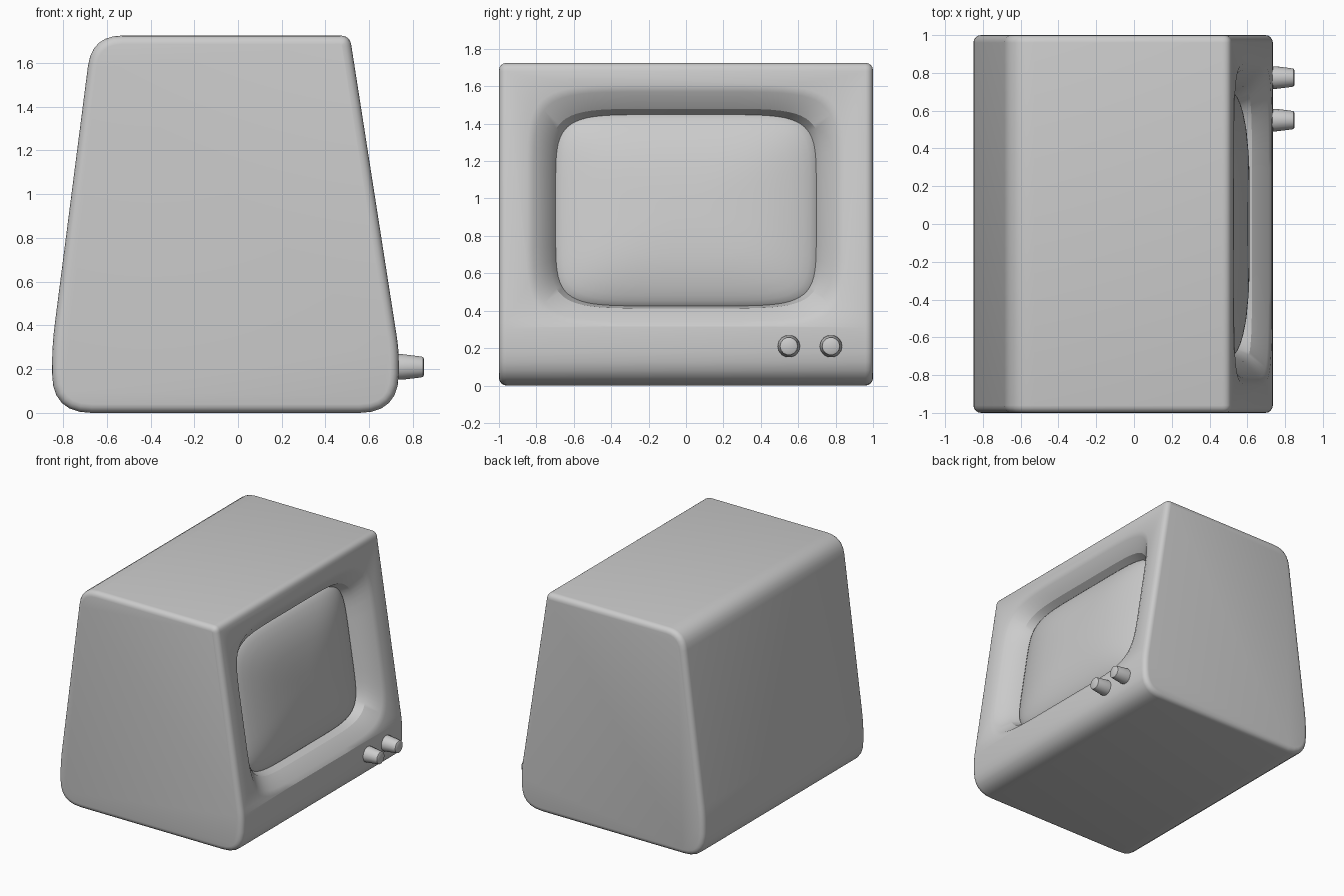
import bpy, bmesh, math
from mathutils import Vector, Matrix

if "Cube" in bpy.data.objects:
    bpy.data.objects.remove(bpy.data.objects["Cube"])


def make(name, bm):
    bmesh.ops.recalc_face_normals(bm, faces=bm.faces[:])
    me = bpy.data.meshes.new(name)
    bm.to_mesh(me)
    bm.free()
    ob = bpy.data.objects.new(name, me)
    bpy.context.collection.objects.link(ob)
    return ob


def smooth(ob, deg=30):
    bpy.ops.object.select_all(action='DESELECT')
    ob.select_set(True)
    bpy.context.view_layer.objects.active = ob
    bpy.ops.object.shade_smooth_by_angle(angle=math.radians(deg))


def round_corners(corners, steps=6):
    """corners: (x, z, tangent length) -> softened outline"""
    out = []
    for i, (x, z, t) in enumerate(corners):
        p = Vector((x, z))
        a, b = [Vector(corners[j % len(corners)][:2]) for j in (i - 1, i + 1)]
        a, b = p + (a - p).normalized() * t, p + (b - p).normalized() * t
        for k in range(steps + 1):
            s = k / steps
            out.append(a * (1 - s) ** 2 + p * 2 * s * (1 - s) + b * s * s)
    return out


# Sloping front panel frame: u = y, v = up the panel, n = out of the panel
N = Vector((1, 0, 0.156)).normalized()
V = Vector((-0.156, 0, 1)).normalized()
C = Vector((0.6306, 0, 0.96))


def ring(bm, depth, hw, hh, count=64, power=6):
    """Squarish oval at a depth behind the front panel"""
    vs = []
    for i in range(count):
        a = 2 * math.pi * (i + 0.5) / count
        c, s = math.cos(a), math.sin(a)
        u = math.copysign(abs(c) ** (2 / power), c) * hw
        v = math.copysign(abs(s) ** (2 / power), s) * hh
        vs.append(bm.verts.new(C + Vector((0, u, 0)) + V * v - N * depth))
    return vs


def loft(bm, rings):
    for a, b in zip(rings, rings[1:]):
        for i in range(len(a)):
            j = (i + 1) % len(a)
            bm.faces.new((a[i], a[j], b[j], b[i]))


# Cabinet: side outline extruded across y, with softened side edges
outline = round_corners([(-0.85, 0, 0.18), (0.735, 0, 0.18), (0.735, 0.29, 0.06),
                         (0.511, 1.725, 0.045), (-0.668, 1.725, 0.14),
                         (-0.85, 0.31, 0.10)])
bm = bmesh.new()
cap = bm.faces.new([bm.verts.new((p.x, -1, p.y)) for p in outline])
res = bmesh.ops.extrude_face_region(bm, geom=[cap], use_keep_orig=True)
bmesh.ops.translate(bm, vec=(0, 2, 0),
                    verts=[g for g in res['geom'] if isinstance(g, bmesh.types.BMVert)])
rim = [e for e in bm.edges if abs(e.verts[0].co.y - e.verts[1].co.y) < 1e-5]
bmesh.ops.bevel(bm, geom=rim, offset=0.04, segments=4, profile=0.5, affect='EDGES')
cabinet = make("cabinet", bm)

# Recess cutter: soft lip, sloping wall, inner ring
bm = bmesh.new()
rings = [ring(bm, *r) for r in [(-0.015, 0.885, 0.69), (0.015, 0.815, 0.62),
                                (0.09, 0.73, 0.54), (0.16, 0.695, 0.516)]]
loft(bm, rings)
bm.faces.new(rings[0])
bm.faces.new(rings[-1])
cutter = make("recess_cutter", bm)
cutter.hide_render = True
mod = cabinet.modifiers.new("recess", 'BOOLEAN')
mod.operation = 'DIFFERENCE'
mod.solver = 'EXACT'
mod.object = cutter
bpy.context.view_layer.objects.active = cabinet
bpy.ops.object.modifier_apply(modifier=mod.name)
bpy.data.objects.remove(cutter)
smooth(cabinet, 25)

# Screen: bulging glass filling the recess
bm = bmesh.new()
scales = [1, 0.985, 0.95, 0.9, 0.8, 0.65, 0.5, 0.3, 0.12]
rings = [ring(bm, 0.15 - 0.10 * (1 - k ** 3) ** 0.75, 0.697 * k, 0.518 * k,
              power=2.5 + 3.5 * k) for k in scales]
loft(bm, rings)
bm.faces.new(rings[-1])
smooth(make("screen", bm), 60)

# Control knobs: tapered, slightly rounded at the tip
for name, y in (("inner_knob", 0.55), ("outer_knob", 0.775)):
    bm = bmesh.new()
    prof = [(0.71, 0.060), (0.75, 0.060), (0.83, 0.050), (0.845, 0.047), (0.85, 0.038)]
    rings = [[bm.verts.new((x, y + r * math.cos(math.tau * i / 14),
                            0.21 + r * math.sin(math.tau * i / 14)))
              for i in range(14)] for x, r in prof]
    loft(bm, rings)
    bm.faces.new(rings[0])
    bm.faces.new(rings[-1])
    smooth(make(name, bm), 40)
